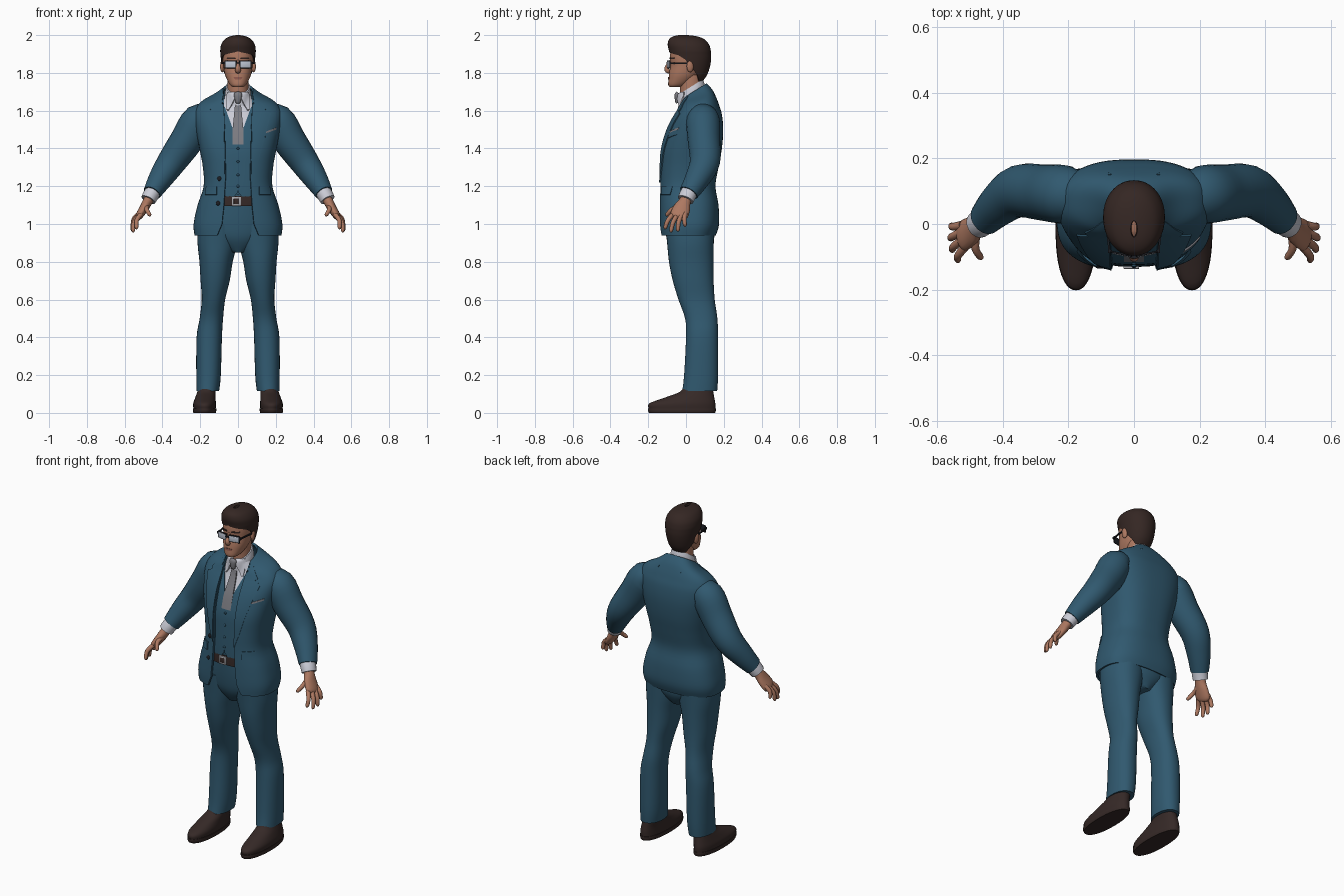
import bpy, bmesh, math
from mathutils import Vector, Matrix
from mathutils.bvhtree import BVHTree


def mat(name, r, g, b):
    m = bpy.data.materials.new(name)
    m.diffuse_color = (r, g, b, 1)
    return m


SUIT = mat("suit blue", .03, .10, .16)
HAIR = mat("dark brown hair", .035, .02, .017)
SKIN = mat("skin", .42, .19, .12)
SHIRT = mat("shirt white", .60, .61, .68)
TIE = mat("tie grey", .20, .20, .22)
LENS = mat("lens pale", .52, .57, .66)
BLACK = mat("frame black", .012, .013, .017)
METAL = mat("buckle metal", .40, .40, .42)
LEATHER = mat("shoe leather", .036, .022, .02)
LIP = mat("lip", .27, .10, .075)


def finish(name, bm, m, mirror=False, thick=0):
    me = bpy.data.meshes.new(name)
    bm.to_mesh(me)
    me.materials.append(m)
    me.shade_smooth()
    me.set_sharp_from_angle(angle=math.radians(50))
    ob = bpy.data.objects.new(name, me)
    bpy.context.collection.objects.link(ob)
    if thick:
        s = ob.modifiers.new("thickness", 'SOLIDIFY')
        s.thickness = thick
        ob.modifiers.new("edges", 'EDGE_SPLIT').split_angle = math.radians(50)
    if mirror:
        ob.modifiers.new("mirror", 'MIRROR').use_mirror_merge = False
    tree = BVHTree.FromBMesh(bm)
    bm.free()
    return tree


def smooth_rows(rows, steps=4):
    """Catmull-Rom interpolation between rows of numbers."""
    out = []
    for i in range(len(rows) - 1):
        a, b, c, d = (rows[max(0, min(len(rows) - 1, i + k))] for k in (-1, 0, 1, 2))
        for s in range(steps):
            t = s / steps
            out.append([.5 * (2 * q + (r - p) * t + (2 * p - 5 * q + 4 * r - u) * t * t
                        + (3 * q - p - 3 * r + u) * t ** 3) for p, q, r, u in zip(a, b, c, d)])
    return out + [list(rows[-1])]


def lookup(v, table):
    if v <= table[0][0]:
        return table[0][1]
    for (a, p), (b, q) in zip(table, table[1:]):
        if v <= b:
            return p + (q - p) * (v - a) / (b - a)
    return table[-1][1]


def skin_rings(name, rings, m, mirror, thick, cap):
    bm = bmesh.new()
    vs = [[bm.verts.new(p) for p in r] for r in rings]
    for a, b in zip(vs, vs[1:]):
        for j in range(len(a) - 1):
            bm.faces.new((a[j], a[j + 1], b[j + 1], b[j]))
    if cap:
        bm.faces.new(vs[0][-2::-1])
        bm.faces.new(vs[-1][:-1])
    bmesh.ops.remove_doubles(bm, verts=bm.verts, dist=1e-5)
    return finish(name, bm, m, mirror, thick)


def loft(name, rows, m, n=2.0, gap=None, cap=True, mirror=False, thick=0, seg=40):
    """Stacked rings: z, half width, front y, back y, tilt, centre x; gap opens the front."""
    rings = []
    for z, w, yf, yb, tilt, cx in smooth_rows([tuple(r) + (0,) * (6 - len(r)) for r in rows]):
        g = gap(z, w) if gap else 0
        ring = []
        for j in range(seg + 1):
            t = g + (2 * math.pi - 2 * g) * j / seg
            s, c = math.sin(t), math.cos(t)
            x = math.copysign(abs(s) ** (2 / n), s)
            y = -math.copysign(abs(c) ** (2 / n), c)
            ring.append((cx + w * x, (yf + yb) / 2 + (yb - yf) / 2 * y, z + tilt * y))
        rings.append(ring)
    return skin_rings(name, rings, m, mirror, thick, cap)


def sweep(name, pts, m, mirror=True, seg=16, cap=True):
    """Tube through x, y, z, radius along y, other radius."""
    rows = smooth_rows(pts)
    rings = []
    for i, r in enumerate(rows):
        T = (Vector(rows[min(i + 1, len(rows) - 1)][:3]) - Vector(rows[max(i - 1, 0)][:3])).normalized()
        u = Vector((0, 1, 0))
        u = (u - T * u.dot(T)).normalized()
        v = T.cross(u)
        rings.append([Vector(r[:3]) + u * r[3] * math.cos(a) + v * r[4] * math.sin(a)
                      for a in (2 * math.pi * j / seg for j in range(seg + 1))])
    return skin_rings(name, rings, m, mirror, 0, cap)


def depth(x, z, trees):
    hits = [t.ray_cast(Vector((x, -1, z)), Vector((0, 1, 0)))[0] for t in trees]
    return min([h.y for h in hits if h], default=None)


def strip(name, rows, m, trees, off=.006, mirror=False, slant=0):
    """Plate hugging the front surface; rows of left x, right x, z from top to bottom."""
    bm = bmesh.new()
    grid, last = [], -.05
    for k in range(len(rows) - 1):
        for s in range(4 if k < len(rows) - 2 else 5):
            l, r, z = (p + (q - p) * s / 4 for p, q in zip(rows[k], rows[k + 1]))
            line = []
            for i in range(7):
                x = l + (r - l) * i / 6
                zz = z + slant * i / 6
                y = depth(x, zz, trees)
                last = last if y is None else y
                line.append(bm.verts.new((x, last - off, zz)))
            grid.append(line)
    for a, b in zip(grid, grid[1:]):
        for i in range(6):
            bm.faces.new((a[i], b[i], b[i + 1], a[i + 1]))
    return finish(name, bm, m, mirror, off + .002)


def solid(name, kind, loc, size, m, mirror=False, turn=0, bevel=0):
    bm = bmesh.new()
    M = Matrix.Translation(loc) @ Matrix.Rotation(turn, 4, 'Z') @ Matrix.Diagonal((*size, 1))
    if kind == "ball":
        bmesh.ops.create_uvsphere(bm, u_segments=16, v_segments=10, radius=1, matrix=M)
    else:
        bmesh.ops.create_cube(bm, size=2, matrix=M)
        if bevel:
            bmesh.ops.bevel(bm, geom=bm.edges[:], offset=bevel, segments=2, affect='EDGES', profile=.5)
    return finish(name, bm, m, mirror)


# Jacket: open shell with a front gap
N = 2.6
opening = [(.94, .11), (1.0, .085), (1.1, .075), (1.25, .066), (1.5, .07), (1.65, .075)]
jacket = loft("jacket", [(.94, .230, -.138, .158), (1.0, .235, -.142, .175), (1.1, .214, -.142, .172),
    (1.2, .182, -.14, .156), (1.3, .186, -.138, .172), (1.4, .204, -.13, .19), (1.5, .224, -.10, .197),
    (1.57, .232, -.07, .19, .01), (1.615, .222, -.045, .175, .015), (1.65, .188, -.03, .16, .02),
    (1.68, .125, -.022, .14, .03), (1.705, .08, -.02, .11, .04)], SUIT, N,
    lambda z, w: math.asin(min(.95, lookup(z, opening) / w) ** (N / 2)), False, thick=.012, seg=64)

# Waistcoat, shirt and trouser top
vest_gap = [(1.145, .02), (1.17, 0), (1.43, 0), (1.62, .07)]
vest = loft("waistcoat", [(1.145, .165, -.13, .13), (1.2, .16, -.13, .13), (1.3, .165, -.127, .15),
    (1.4, .18, -.12, .16), (1.5, .19, -.09, .17), (1.56, .17, -.062, .16), (1.62, .13, -.035, .14)], SUIT, N,
    lambda z, w: math.asin((lookup(z, vest_gap) / w) ** (N / 2)), False, thick=.006, seg=64)
shirt = loft("shirt", [(1.35, .16, -.115, .13), (1.4, .165, -.112, .14), (1.5, .17, -.083, .15),
    (1.56, .15, -.055, .14), (1.62, .11, -.032, .12), (1.685, .065, -.026, .09)], SHIRT, N)
collar = loft("shirt_collar", [(1.665, .07, -.04, .1, .04), (1.70, .068, -.04, .098, .04),
    (1.727, .063, -.037, .09, .04)], SHIRT)
loft("trouser_top", [(.85, .05, -.06, .11), (.92, .17, -.1, .148), (1.0, .203, -.115, .15),
    (1.1, .185, -.122, .15), (1.16, .165, -.122, .13)], SUIT)
loft("belt", [(1.095, .17, -.131, .13), (1.12, .17, -.131, .13), (1.147, .168, -.13, .13)], LEATHER, N)
for nm, s, m in (("buckle", .024, METAL), ("buckle_centre", .015, LEATHER)):
    solid(nm, "box", (-.008, -.132 - (.024 - s) * .1, 1.12), (s, .005, s), m, bevel=.002)

# Jacket and shirt details
strip("lapel", [(.068, .088, 1.68), (.077, .13, 1.635), (.075, .15, 1.612), (.075, .14, 1.60),
    (.075, .175, 1.585), (.073, .14, 1.45), (.071, .10, 1.3), (.069, .072, 1.22)], SUIT, [jacket], .007, True)
strip("collar_flap", [(.006, .058, 1.70), (.016, .062, 1.67), (.03, .064, 1.64), (.05, .06, 1.605)],
      SHIRT, [shirt, collar], .01, True)
strip("tie", [(-.014, .014, 1.655), (-.021, .021, 1.58), (-.03, .03, 1.49), (-.03, .03, 1.42)],
      TIE, [shirt], .009)
sweep("tie_knot", [(0, -.042, 1.695, .008, .016), (0, -.048, 1.685, .012, .022),
                   (0, -.046, 1.65, .012, .015), (0, -.044, 1.64, .008, .011)], TIE, False)
strip("pocket_flap", [(.115, .17, 1.2), (.115, .175, 1.155)], SUIT, [jacket], .008, True)
strip("breast_pocket", [(.145, .205, 1.48), (.147, .205, 1.455)], SUIT, [jacket], .006, slant=.02)
strip("pocket_square", [(.148, .203, 1.49), (.148, .203, 1.48)], TIE, [jacket], .006, slant=.02)
for i, (x, z) in enumerate([(-.098, 1.24), (-.105, 1.11), (0, 1.4), (0, 1.33), (0, 1.26), (0, 1.2)]):
    r = .012 if x else .007
    solid(f"button_{i}", "ball", (x, depth(x, z, [jacket, vest]), z), (r, .005, r), BLACK if x else SUIT)

# Arms
sweep("sleeve", [(.14, .09, 1.56, .06, .05), (.205, .09, 1.55, .088, .088), (.27, .095, 1.445, .086, .088),
    (.35, .10, 1.33, .08, .077), (.41, .06, 1.24, .066, .064), (.455, .015, 1.165, .052, .048)], SUIT, seg=24)
sweep("cuff", [(.43, .035, 1.20, .045, .042), (.46, .01, 1.155, .045, .042), (.475, -.002, 1.128, .043, .04)], SHIRT)
sweep("palm", [(.455, .012, 1.16, .03, .026), (.478, -.006, 1.12, .032, .026), (.497, -.022, 1.085, .045, .024),
    (.522, -.037, 1.045, .047, .02), (.53, -.043, 1.03, .03, .012)], SKIN)
for nm, base, tip in (("index", (.515, -.07, 1.05), (.54, -.114, .975)), ("middle", (.524, -.048, 1.045), (.558, -.082, .958)),
                      ("ring", (.528, -.025, 1.045), (.563, -.045, .962)), ("little", (.525, -.003, 1.055), (.56, -.006, .988)),
                      ("thumb", (.482, -.035, 1.095), (.467, -.108, 1.045))):
    a, b = Vector(base), Vector(tip)
    bow = Vector((.009, -.004, .006))
    sweep(nm + "_finger", [(*a, .013, .013), (*(a.lerp(b, .5) + bow), .012, .012),
                           (*a.lerp(b, .9), .010, .010), (*b, .004, .004)], SKIN, seg=10)

# Legs and shoes
loft("trouser_leg", [(.115, .06, -.02, .165, 0, .160), (.2, .065, -.01, .17, 0, .156), (.4, .067, 0, .17, 0, .152),
    (.5, .062, -.005, .166, 0, .141), (.6, .062, -.04, .152, 0, .130), (.7, .077, -.07, .146, 0, .121),
    (.8, .088, -.09, .145, 0, .116), (.9, .105, -.10, .147, 0, .109), (1.0, .107, -.11, .15, 0, .104)],
    SUIT, 2.2, mirror=True)
loft("shoe", [(.022, .059, -.198, .155, 0, .177), (.05, .060, -.194, .155, 0, .177), (.08, .054, -.115, .15, 0, .173),
    (.11, .049, -.035, .145, 0, .167), (.14, .045, -.01, .14, 0, .163)], LEATHER, 2.2, mirror=True)
loft("shoe_sole", [(0, .059, -.196, .154, 0, .177), (.012, .062, -.202, .158, 0, .177),
    (.024, .062, -.202, .158, 0, .177)], LEATHER, 2.2, mirror=True)

# Head
loft("neck", [(1.62, .056, -.03, .085), (1.7, .056, -.032, .085), (1.79, .056, -.035, .09)], SKIN)
head = loft("head", [(1.724, .026, -.085, -.03), (1.737, .043, -.094, .005), (1.77, .061, -.092, .05),
    (1.80, .071, -.089, .075), (1.84, .077, -.082, .095), (1.88, .081, -.085, .105), (1.92, .081, -.08, .11),
    (1.96, .068, -.06, .1), (1.985, .035, -.02, .06)], SKIN, 2.2)
hairline = [(1.755, 2.1), (1.79, 1.9), (1.825, 1.62), (1.87, 1.35), (1.893, 1.0), (1.903, .5), (1.912, 0)]
loft("hair", [(1.755, .052, .0, .088), (1.79, .072, -.05, .112), (1.83, .084, -.08, .126), (1.87, .090, -.086, .133),
    (1.90, .093, -.088, .133), (1.92, .094, -.091, .131), (1.95, .089, -.097, .122), (1.978, .070, -.09, .098),
    (1.993, .042, -.068, .06), (2.0, .01, -.04, .01)], HAIR, 2.1, lambda z, w: lookup(z, hairline), False, thick=.012)
solid("ear", "ball", (.083, .022, 1.835), (.011, .019, .032), SKIN, True, .25)
sweep("nose", [(0, -.078, 1.868, .006, .007), (0, -.092, 1.845, .01, .009), (0, -.102, 1.822, .013, .014),
    (0, -.094, 1.808, .012, .014), (0, -.085, 1.803, .004, .006)], SKIN, False)
strip("mouth", [(-.02, .02, 1.778), (-.024, .024, 1.773), (-.016, .016, 1.766)], LIP, [head], .003)
strip("eyebrow", [(.016, .058, 1.882), (.014, .06, 1.874)], HAIR, [head], .004, True)

# Glasses
solid("glasses_frame", "box", (.039, -.091, 1.845), (.033, .003, .021), BLACK, True, .2, .002)
solid("lens", "box", (.0385, -.0935, 1.844), (.028, .003, .016), LENS, True, .2, .002)
solid("glasses_bridge", "box", (0, -.1, 1.852), (.012, .005, .003), BLACK)
solid("glasses_temple", "box", (.081, -.032, 1.852), (.003, .055, .004), BLACK, True, -.12)
solid("glasses_hinge", "box", (.073, -.084, 1.852), (.006, .004, .006), BLACK, True)
